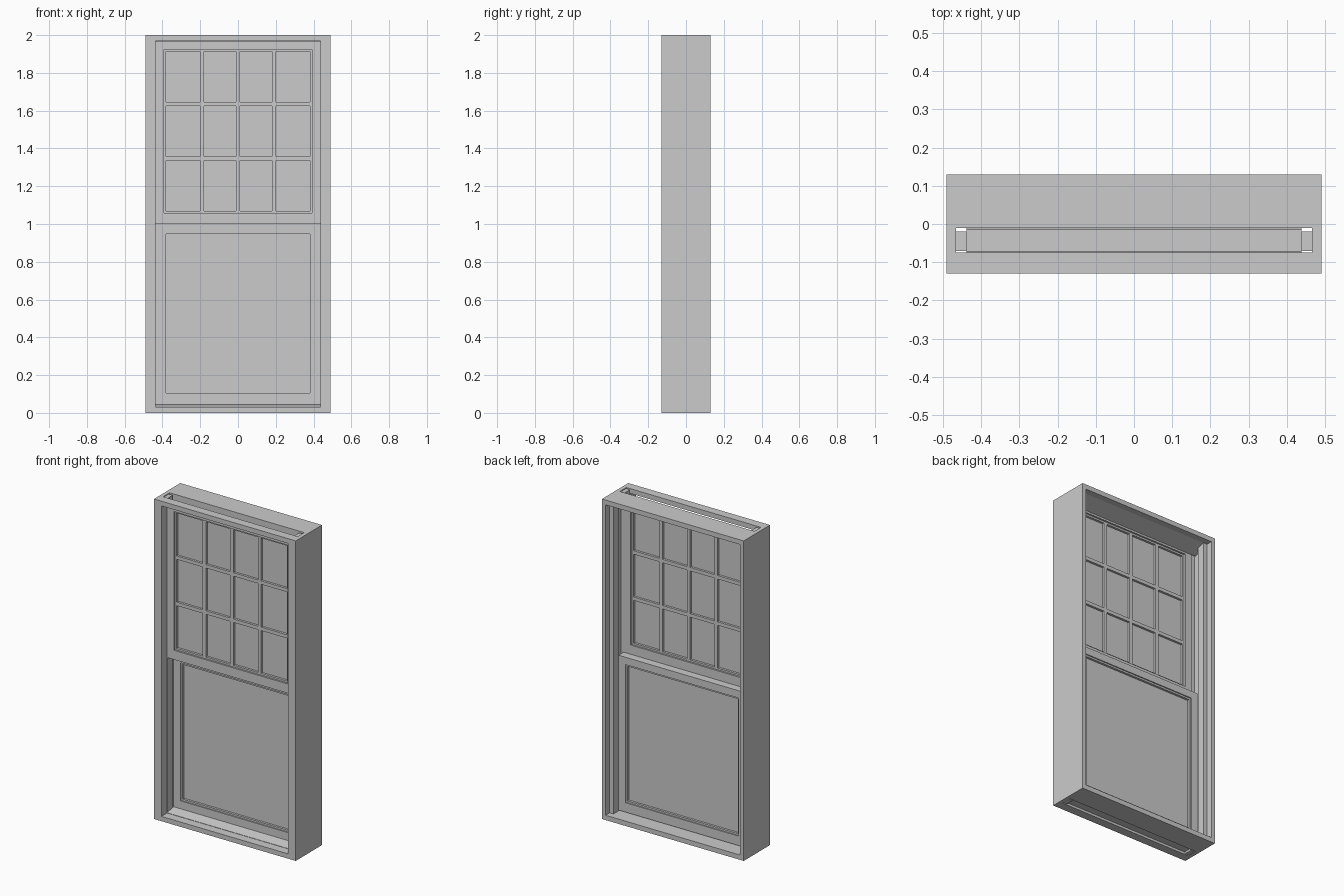
import bpy, bmesh

if "Cube" in bpy.data.objects:
    bpy.data.objects.remove(bpy.data.objects["Cube"])


def finish(bm, name):
    bmesh.ops.recalc_face_normals(bm, faces=bm.faces)
    me = bpy.data.meshes.new(name)
    bm.to_mesh(me)
    bm.free()
    ob = bpy.data.objects.new(name, me)
    bpy.context.collection.objects.link(ob)
    return ob


def extrude(name, pts, a, b, axis):
    """Extrude a closed profile from a to b: (x, y) along z, (y, z) along x, (x, z) along y."""
    place = {'z': lambda p, t: (p[0], p[1], t),
             'x': lambda p, t: (t, p[0], p[1]),
             'y': lambda p, t: (p[0], t, p[1])}[axis]
    bm = bmesh.new()
    lo = [bm.verts.new(place(p, a)) for p in pts]
    hi = [bm.verts.new(place(p, b)) for p in pts]
    bm.faces.new(lo)
    bm.faces.new(hi)
    n = len(pts)
    for i in range(n):
        j = (i + 1) % n
        bm.faces.new((lo[i], lo[j], hi[j], hi[i]))
    return finish(bm, name)


def rect(x0, x1, z0, z1):
    return [(x0, z0), (x1, z0), (x1, z1), (x0, z1)]


def box(name, x0, x1, y0, y1, z0, z1):
    return extrude(name, rect(x0, x1, z0, z1), y0, y1, 'y')


def ring(name, outer, inner, y0, y1):
    """Rectangular frame between two x/z rectangles."""
    bm = bmesh.new()
    loops = [[bm.verts.new((x, y, z)) for x, z in rect(*r)]
             for r, y in ((outer, y0), (outer, y1), (inner, y1), (inner, y0))]
    for k in range(4):
        p, q = loops[k], loops[(k + 1) % 4]
        for i in range(4):
            j = (i + 1) % 4
            bm.faces.new((p[i], p[j], q[j], q[i]))
    return finish(bm, name)


W, CH, IN = 0.49, 0.465, 0.438      # outer, channel and clear half widths
S0, S1 = -0.075, -0.011             # front sash slot in y

# Jambs with front lip, sash channel and rear stop
jamb = [(W, -0.13), (IN, -0.13), (IN, S0), (CH, S0), (CH, 0.042),
        (IN, 0.042), (IN, 0.09), (CH, 0.09), (CH, 0.13), (W, 0.13)]
for s, side in ((-1, "left"), (1, "right")):
    extrude("jamb_" + side, [(s * x, y) for x, y in jamb], 0, 2, 'z')
    a, b = sorted((s * IN, s * CH))
    box("jamb_liner_" + side, a, b, -0.07, -0.02, 0.002, 1.995)

# Head boards either side of the slot, the rear one sloping down
box("head_front", -CH, CH, -0.13, S0, 1.97, 2)
extrude("head_back", [(S1, 2), (S1, 1.935), (0.09, 1.97), (0.13, 1.97), (0.13, 2)], -CH, CH, 'x')

# Sill boards and the sloping cover over the bottom slot
box("sill_front", -CH, CH, -0.13, S0, 0, 0.03)
box("sill_back", -CH, CH, S1, 0.13, 0, 0.03)
extrude("sill_cover", [(S0, 0.015), (S1, 0.015), (S1, 0.045), (S0, 0.032)], -IN, IN, 'x')


def sash(name, y0, y1, z0, z1, g0, g1, cols, rows):
    """Sash frame, glazing bead, glass and glazing bars."""
    g, b = 0.392, 0.011
    mid = (y0 + y1) / 2
    ring(name + "_frame", (-IN, IN, z0, z1), (-g, g, g0, g1), y0, y1)
    ring(name + "_bead", (-g, g, g0, g1), (-g + b, g - b, g0 + b, g1 - b), mid - 0.018, mid + 0.018)
    box(name + "_glass", -g + b, g - b, mid - 0.004, mid + 0.004, g0 + b, g1 - b)
    for i in range(1, cols):
        x = -g + b + 2 * (g - b) * i / cols
        box(name + "_upright_bar", x - 0.011, x + 0.011, mid - 0.018, mid + 0.018, g0 + b, g1 - b)
    for i in range(1, rows):
        z = g0 + (g1 - g0) * i / rows
        box(name + "_cross_bar", -g + b, g - b, mid - 0.018, mid + 0.018, z - 0.011, z + 0.011)


sash("upper_sash", -0.072, -0.014, 1.0, 1.965, 1.058, 1.925, 4, 3)
sash("lower_sash", -0.01, 0.04, 0.035, 1.003, 0.094, 0.957, 1, 1)
